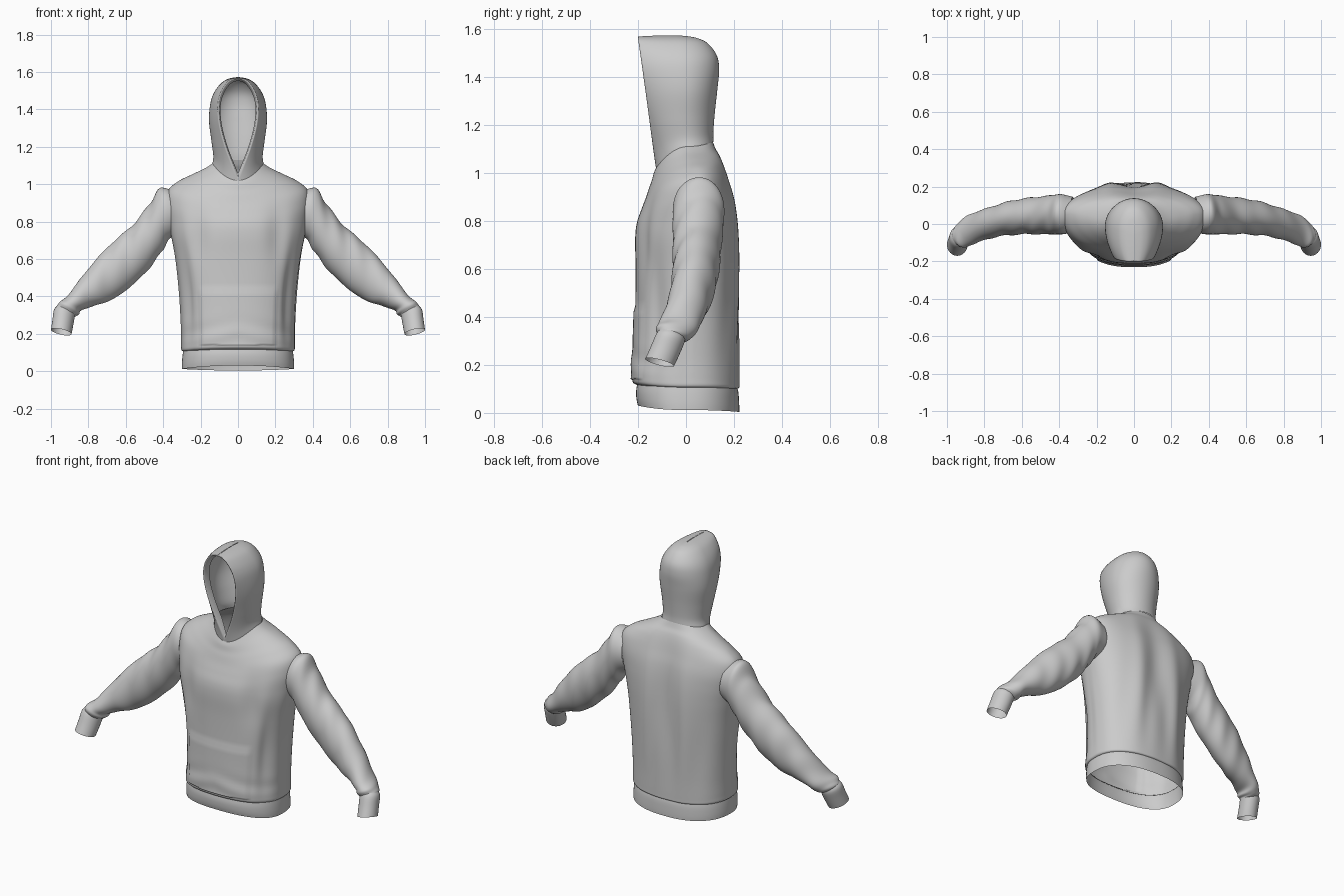
import bpy, bmesh
from math import sin, cos, pi, exp, asin, sqrt


def spline(rows, n):
    """Catmull-Rom interpolation of every column of a row table."""
    out = []
    for i in range(len(rows) - 1):
        a, b, c, d = rows[max(i - 1, 0)], rows[i], rows[i + 1], rows[min(i + 2, len(rows) - 1)]
        for k in range(n):
            t = k / n
            out.append([0.5 * (2 * q + (r - p) * t + (2 * p - 5 * q + 4 * r - s) * t * t
                               + (3 * q - p - 3 * r + s) * t ** 3)
                        for p, q, r, s in zip(a, b, c, d)])
    return out + [list(rows[-1])]


def loft(name, rings, closed=True, mirror=False):
    """Skin a list of point rings as an open, smooth shell."""
    bm = bmesh.new()
    vs = [[bm.verts.new(p) for p in ring] for ring in rings]
    n = len(rings[0])
    for lo, hi in zip(vs, vs[1:]):
        for j in range(n if closed else n - 1):
            k = (j + 1) % n
            bm.faces.new((lo[j], lo[k], hi[k], hi[j]))
    bmesh.ops.remove_doubles(bm, verts=bm.verts, dist=0.0004)
    bmesh.ops.recalc_face_normals(bm, faces=bm.faces)
    for f in bm.faces:
        f.smooth = True
    me = bpy.data.meshes.new(name)
    bm.to_mesh(me)
    bm.free()
    ob = bpy.data.objects.new(name, me)
    bpy.context.collection.objects.link(ob)
    if mirror:
        ob.modifiers.new("mirror", 'MIRROR')
    return ob


def bump(v, centre, width):
    return exp(-((v - centre) / width) ** 2)


def spow(v, p):
    return (abs(v) ** p) * (1 if v >= 0 else -1)


def body_ring(row, n=112, folds=True):
    """One loop around the body: front/side/back heights, half width, depths."""
    zf, zs, zb, hw, yf, yb, yc, p = row
    ring = []
    for i in range(n):
        a = 2 * pi * i / n
        c, s = cos(a), sin(a)
        x = hw * spow(c, p)
        y = yc + (yc - yf if s < 0 else yb - yc) * spow(s, p)
        z = zs + ((zf if s < 0 else zb) - zs) * s * s
        if folds:
            m = abs(x)
            if s > 0:   # back drape: central hollow between two ridges
                y -= s * 0.022 * bump(m, 0, 0.07) * bump(z, 0.72, 0.3)
                y += s * 0.010 * bump(m, 0.13, 0.05) * bump(z, 0.65, 0.35)
                y += s * 0.004 * sin(x * 42 + z * 3) * bump(z, 0.4, 0.25)
            else:       # front: flank crease, chest hollow, pocket, low creases
                k = 1 - 0.07 * bump(m / hw, 0.88, 0.1) * bump(z, 0.4, 0.25)
                x, y = x * k, yc + (y - yc) * k
                y += 0.016 * bump(m, 0.21, 0.05) * bump(z, 0.72, 0.14)
                y += 0.003 * sin(z * 50 + m * 14) * bump(z, 0.2, 0.07)
                if m < 0.2 and 0.14 < z < 0.43:
                    y -= 0.007
        ring.append((x, y, z))
    return ring


# torso: (z front, z side, z back, half width, y front, y back, y centre, squareness)
torso = [
    (.115, .105, .10, .292, -.200, .212, 0, .85),
    (.128, .115, .107, .303, -.222, .222, 0, .85),
    (.16, .15, .13, .304, -.224, .223, 0, .85),
    (.25, .25, .25, .306, -.218, .222, 0, .85),
    (.42, .42, .42, .316, -.212, .222, 0, .85),
    (.60, .60, .60, .335, -.210, .222, 0, .85),
    (.72, .72, .72, .357, -.212, .220, .01, .88),
    (.79, .80, .82, .372, -.205, .213, .03, .9),
    (.85, .89, .90, .385, -.185, .200, .045, .92),
    (.90, .965, .97, .375, -.166, .180, .05, .95),
    (.94, 1.015, 1.03, .32, -.153, .162, .05, 1),
    (.97, 1.05, 1.07, .25, -.142, .146, .04, 1),
    (1.0, 1.083, 1.10, .18, -.134, .128, .025, 1),
    (1.02, 1.11, 1.13, .137, -.125, .115, .01, 1)]
loft("torso", [body_ring(r) for r in spline(torso, 7)])

# ribbed hem band, lower at the back
hem = [
    (.12, .11, .105, .293, -.203, .214, 0, .85),
    (.09, .08, .08, .297, -.208, .219, 0, .85),
    (.055, .04, .03, .300, -.206, .222, 0, .85),
    (.03, .012, .004, .300, -.200, .222, 0, .85)]
loft("hem_band", [body_ring(r, folds=False) for r in spline(hem, 3)])

# hood: (z front, z side, z back, rim x, rim y, half width, y back, y centre)
hood = [
    (1.02, 1.11, 1.13, 0, -.125, .137, .115, .01),
    (1.08, 1.15, 1.17, .022, -.134, .132, .114, 0),
    (1.20, 1.23, 1.25, .068, -.150, .142, .120, -.01),
    (1.32, 1.34, 1.35, .100, -.166, .155, .131, -.01),
    (1.42, 1.43, 1.43, .107, -.180, .148, .138, -.015),
    (1.49, 1.49, 1.49, .092, -.190, .128, .128, -.02),
    (1.54, 1.54, 1.54, .062, -.197, .090, .090, -.03),
    (1.562, 1.564, 1.562, .034, -.200, .050, .045, -.04),
    (1.568, 1.573, 1.57, 0, -.200, .001, 0, -.06)]


def hood_ring(row, v, n=22):
    """U-shaped section, open at the face, with a lip folded inside."""
    zf, zs, zb, r, f, w, b, yc = row
    t0 = asin(max(0, min(.95, r / max(w, .001))))
    depth = (yc - f) / cos(t0)
    half = [(max(r - .014, 0), f + .04 * min(1, v * 5), zf - .016 * v),
            (max(r - .007, 0), f + .006 * min(1, v * 5), zf - .006 * v)]
    for i in range(n + 1):
        t = t0 + (pi / 2 - t0) * i / n
        q = cos(t) / cos(t0)
        half.append((w * sin(t), yc - depth * cos(t), zs + (zf - zs) * q * q))
    for i in range(1, n + 1):
        t = pi / 2 * i / n
        half.append((w * cos(t), yc + (b - yc) * sin(t), zs + (zb - zs) * sin(t) ** 2))
    return half + [(-x, y, z) for x, y, z in half[-2::-1]]


rows = spline(hood, 7)
loft("hood", [hood_ring(r, i / (len(rows) - 1)) for i, r in enumerate(rows)], closed=False)


def sleeve_ring(row, u, wrinkle, n=48):
    """Ring set by its upper and lower silhouette points, y centre and y radius."""
    tx, tz, bx, bz, cy, ry, tilt = row
    ring = []
    for i in range(n):
        a = 2 * pi * i / n
        k = 1 + wrinkle * sin(u * 46 + 2.2 * sin(a) + 1.5 * cos(a)) * (0.6 + 0.4 * sin(a * 2 + u * 9))
        c, s = cos(a) * k, sin(a) * k
        ring.append(((tx + bx) / 2 + c * (tx - bx) / 2, cy + s * ry,
                     (tz + bz) / 2 + c * (tz - bz) / 2 - tilt * s * ry))
    return ring


# sleeves: (top x, top z, bottom x, bottom z, y centre, y radius, tilt)
sleeve = [
    (.34, .96, .315, .74, .05, .095, 0),
    (.413, .98, .362, .71, .052, .107, 0),
    (.47, .90, .405, .645, .05, .105, 0),
    (.55, .795, .47, .555, .045, .10, 0),
    (.64, .715, .56, .465, .04, .095, 0),
    (.735, .625, .66, .39, .025, .088, 0),
    (.83, .51, .75, .355, 0, .082, .05),
    (.915, .40, .83, .33, -.03, .082, .15),
    (.962, .36, .853, .305, -.052, .073, .25),
    (.972, .335, .868, .295, -.063, .056, .25)]
rows = spline(sleeve, 8)
loft("sleeve", [sleeve_ring(r, i / (len(rows) - 1), .035 * min(1, i / 14))
                for i, r in enumerate(rows)], mirror=True)

# cuffs, open at the wrist
cuff = [
    (.970, .345, .870, .305, -.060, .056, .25),
    (.985, .325, .874, .285, -.068, .060, .25),
    (.992, .275, .882, .240, -.088, .060, .25),
    (1.0, .222, .890, .198, -.110, .060, .25)]
loft("cuff", [sleeve_ring(r, 0, 0) for r in spline(cuff, 4)], mirror=True)
